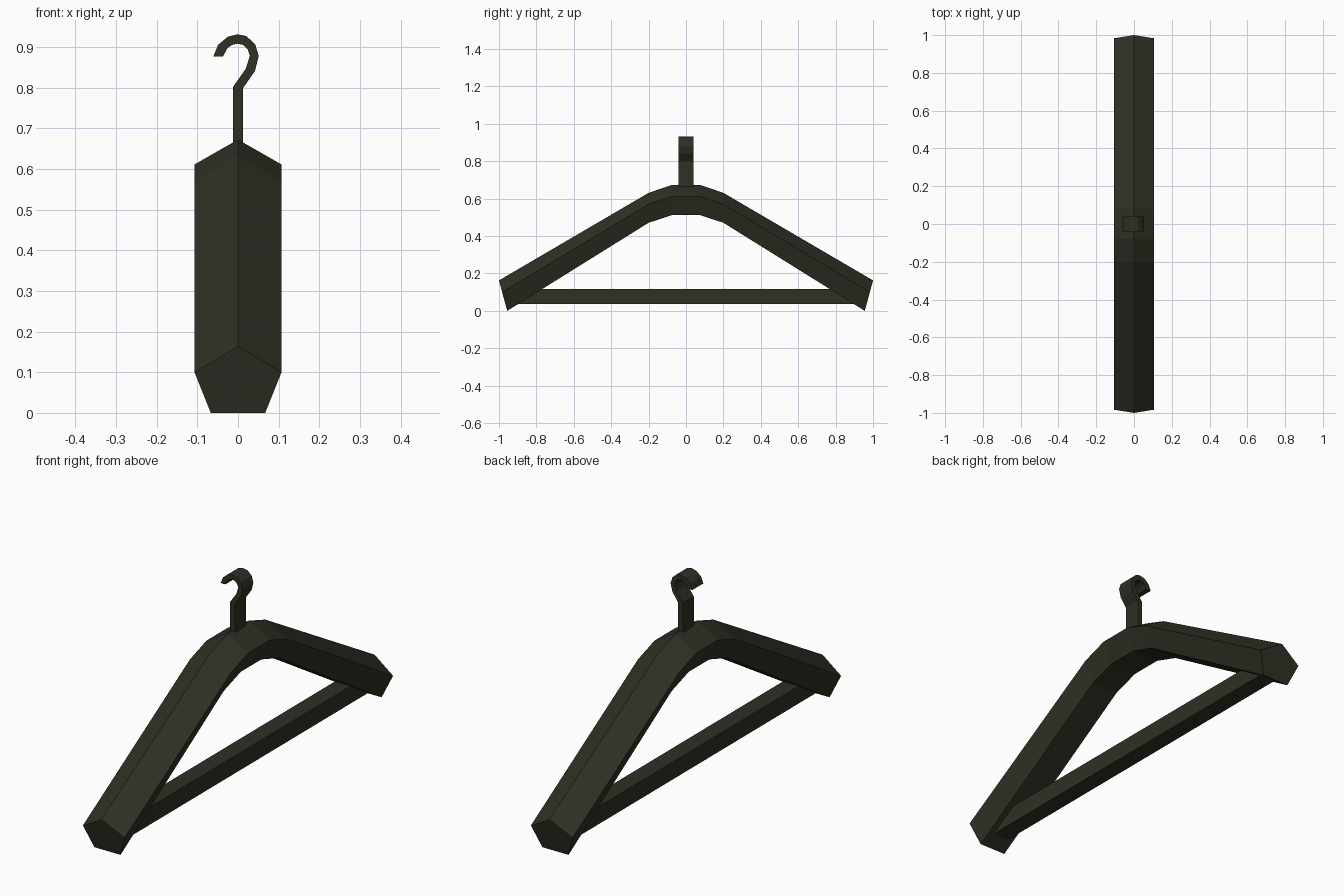
import bpy
import bmesh

cube = bpy.data.objects.get("Cube")
if cube:
    bpy.data.objects.remove(cube)

olive = bpy.data.materials.new("dark olive")
olive.use_nodes = True
COLOUR = (0.03, 0.029, 0.018, 1)
olive.diffuse_color = COLOUR
olive.node_tree.nodes["Principled BSDF"].inputs["Base Color"].default_value = COLOUR


def loft(name, rings):
    """Skin a row of matching closed rings and cap both ends."""
    bm = bmesh.new()
    rows = [[bm.verts.new(p) for p in ring] for ring in rings]
    n = len(rows[0])
    for a, b in zip(rows, rows[1:]):
        for i in range(n):
            j = (i + 1) % n
            bm.faces.new((a[i], a[j], b[j], b[i]))
    bm.faces.new(rows[0])
    bm.faces.new(rows[-1])
    bmesh.ops.recalc_face_normals(bm, faces=bm.faces)
    mesh = bpy.data.meshes.new(name)
    bm.to_mesh(mesh)
    bm.free()
    mesh.materials.append(olive)
    obj = bpy.data.objects.new(name, mesh)
    bpy.context.collection.objects.link(obj)
    return obj


# Shoulder arms: five-sided section, stations from centre to tip as (y, z)
ridge = [(0.08, 0.672), (0.2, 0.631), (1.0, 0.163)]
side = [(0.078, 0.611), (0.2, 0.57), (0.983, 0.1)]
base = [(0.075, 0.512), (0.2, 0.471), (0.956, 0.0)]


def section(r, s, b, sign):
    points = [(0, r), (0.107, s), (0.067, b), (-0.067, b), (-0.107, s)]
    return [(x, sign * y, z) for x, (y, z) in points]


half = list(zip(ridge, side, base))
loft("shoulder_arms",
     [section(*st, -1) for st in reversed(half)] + [section(*st, 1) for st in half])

# Trouser bar: square rod with its ends buried in the arms
loft("trouser_bar",
     [[(x, y, z) for x, z in ((-0.04, 0.036), (0.04, 0.036), (0.04, 0.117), (-0.04, 0.117))]
      for y in (-0.915, 0.915)])

# Hook with stem: flat strip, outer and inner edges as (x, z)
outer = [(0.012, 0.64), (0.012, 0.798), (0.042, 0.841), (0.051, 0.878), (0.042, 0.907),
         (0.02, 0.927), (-0.002, 0.931), (-0.025, 0.925), (-0.049, 0.905), (-0.061, 0.876)]
inner = [(-0.012, 0.64), (-0.012, 0.802), (0.019, 0.846), (0.029, 0.878), (0.024, 0.893),
         (0.012, 0.905), (-0.002, 0.908), (-0.014, 0.905), (-0.026, 0.897), (-0.037, 0.876)]
loft("hook",
     [[(xo, -0.04, zo), (xi, -0.04, zi), (xi, 0.04, zi), (xo, 0.04, zo)]
      for (xo, zo), (xi, zi) in zip(outer, inner)])
